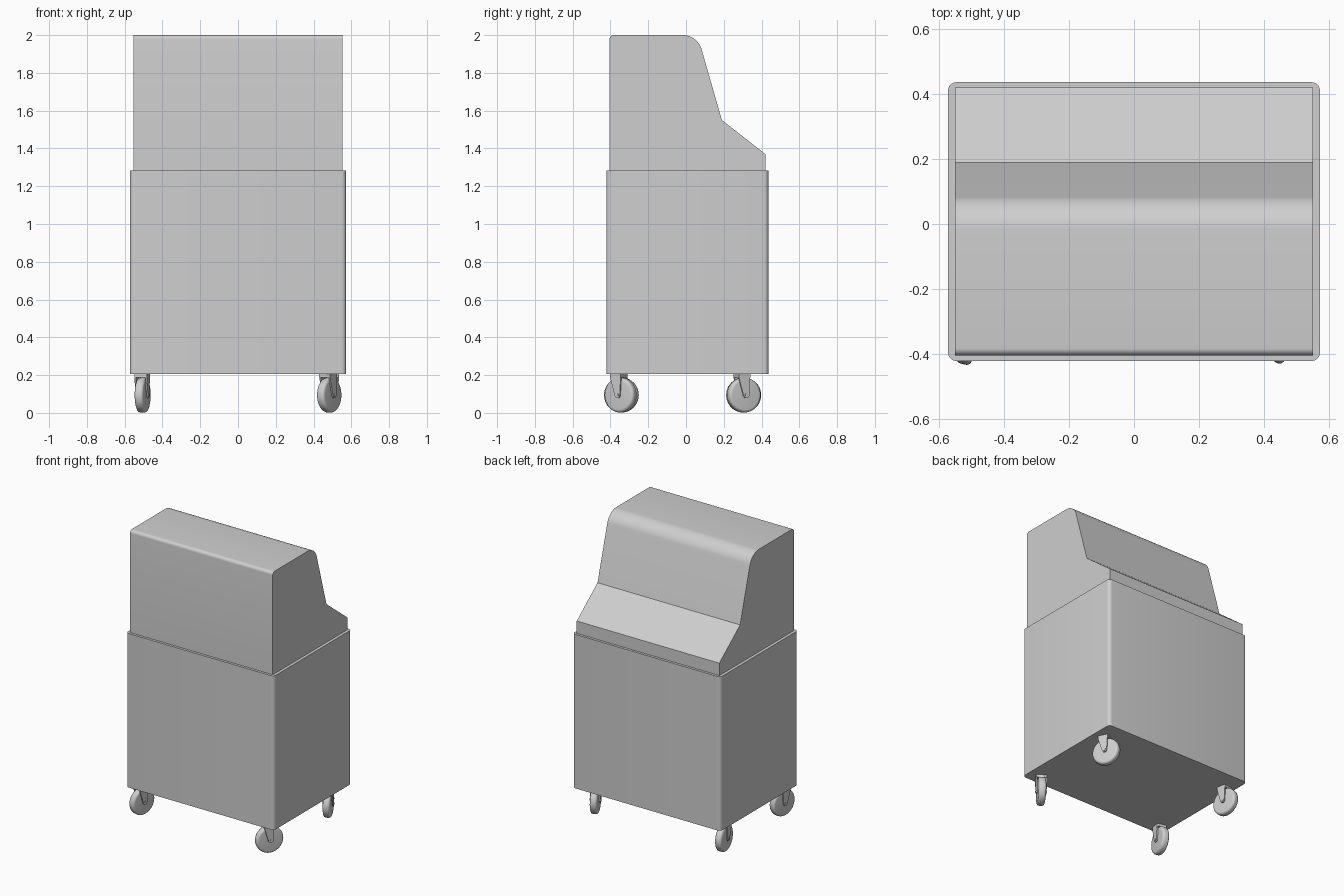
import bpy, bmesh
from math import radians, pi
from mathutils import Matrix, Vector

cube = bpy.data.objects.get("Cube")
if cube:
    bpy.data.objects.remove(cube, do_unlink=True)

# One plain grey for everything
grey = bpy.data.materials.new("plain_grey")
grey.use_nodes = True
colour = (0.62, 0.62, 0.62, 1)
grey.diffuse_color = colour
grey.node_tree.nodes["Principled BSDF"].inputs["Base Color"].default_value = colour


def finish(name, bm, matrix=Matrix()):
    bmesh.ops.recalc_face_normals(bm, faces=bm.faces[:])
    mesh = bpy.data.meshes.new(name)
    bm.to_mesh(mesh)
    bm.free()
    mesh.materials.append(grey)
    obj = bpy.data.objects.new(name, mesh)
    obj.matrix_world = matrix
    bpy.context.collection.objects.link(obj)
    bpy.ops.object.select_all(action="DESELECT")
    obj.select_set(True)
    bpy.context.view_layer.objects.active = obj
    bpy.ops.object.shade_smooth_by_angle(angle=radians(35))
    return obj


def add_box(bm, low, high):
    low, high = Vector(low), Vector(high)
    place = Matrix.Translation((low + high) / 2) @ Matrix.Diagonal((*(high - low), 1))
    return bmesh.ops.create_cube(bm, size=1, matrix=place)["verts"]


def extrude_profile(bm, points, x0, x1):
    """Solid with a (y, z) outline, running from x0 to x1."""
    face = bm.faces.new([bm.verts.new((x0, y, z)) for y, z in points])
    new = bmesh.ops.extrude_face_region(bm, geom=[face])["geom"]
    verts = [v for v in new if isinstance(v, bmesh.types.BMVert)]
    bmesh.ops.translate(bm, verts=verts, vec=(x1 - x0, 0, 0))


def round_edges(bm, edges, radius, segments):
    bmesh.ops.bevel(bm, geom=edges, offset=radius, segments=segments,
                    profile=0.5, affect="EDGES")


def edges_along_x(bm, y, z):
    return [e for e in bm.edges
            if all(abs(v.co.y - y) < 1e-4 and abs(v.co.z - z) < 1e-4 for v in e.verts)]


# Lower cabinet with rounded upright corners
bm = bmesh.new()
add_box(bm, (-0.573, -0.422, 0.205), (0.573, 0.437, 1.283))
upright = [e for e in bm.edges if abs(e.verts[0].co.z - e.verts[1].co.z) > 0.5]
round_edges(bm, upright, 0.025, 6)
finish("cabinet", bm)

# Upper hood with a sloping rear
bm = bmesh.new()
extrude_profile(bm, [(-0.405, 1.283), (-0.405, 2.0), (0.061, 2.0),
                     (0.19, 1.55), (0.42, 1.37), (0.42, 1.283)], -0.552, 0.552)
round_edges(bm, edges_along_x(bm, 0.061, 2.0), 0.075, 12)
round_edges(bm, edges_along_x(bm, -0.405, 2.0), 0.022, 6)
finish("hood", bm)


def caster(name, x, y, angle):
    """Swivelled wheel whose axle points along local x."""
    place = Matrix.Translation((x, y, 0)) @ Matrix.Rotation(radians(angle), 4, "Z")
    hub = Matrix.Translation((0, 0, 0.0945)) @ Matrix.Rotation(pi / 2, 4, "Y")

    bm = bmesh.new()
    bmesh.ops.create_cone(bm, cap_ends=True, segments=40, radius1=0.0925,
                          radius2=0.0925, depth=0.048, matrix=hub)
    rims = [e for e in bm.edges if abs(e.verts[0].co.x - e.verts[1].co.x) < 1e-4]
    round_edges(bm, rims, 0.016, 5)
    finish(name + "_wheel", bm, place)

    # Fork: mounting plate, two tapered arms and the axle
    bm = bmesh.new()
    add_box(bm, (-0.034, -0.045, 0.188), (0.034, 0.022, 0.207))
    for side in (-1, 1):
        extrude_profile(bm, [(-0.045, 0.19), (0.022, 0.19), (0.016, 0.09),
                             (0.008, 0.08), (-0.008, 0.08), (-0.016, 0.09)],
                        side * 0.026, side * 0.034)
    bmesh.ops.create_cone(bm, cap_ends=True, segments=16, radius1=0.009,
                          radius2=0.009, depth=0.074, matrix=hub)
    finish(name + "_fork", bm, place)


for name, x, y, angle in (("front_left_caster", 0.483, -0.346, -33),
                          ("front_right_caster", -0.505, -0.342, -14),
                          ("rear_right_caster", -0.508, 0.305, 9),
                          ("rear_left_caster", 0.486, 0.306, 25)):
    caster(name, x, y, angle)
